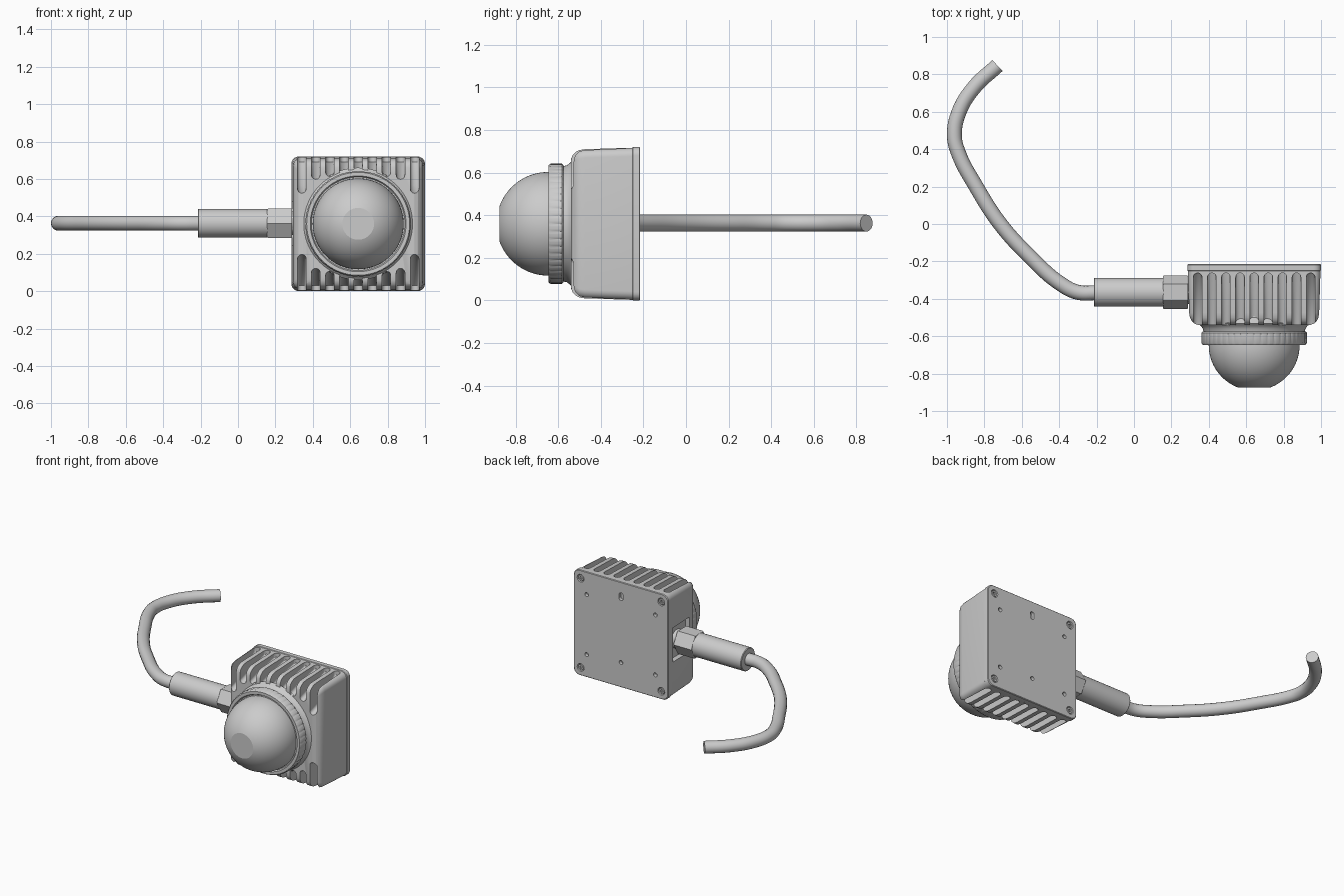
import bpy, bmesh, math
from mathutils import Matrix, Vector

if "Cube" in bpy.data.objects:
    bpy.data.objects.remove(bpy.data.objects["Cube"], do_unlink=True)

CX, CZ = 0.6425, 0.36          # housing centre
HX, HZ = 0.3575, 0.36          # housing half sizes
CABLE_Y, CABLE_Z = -0.365, 0.363

grey = bpy.data.materials.new("grey metal")
grey.use_nodes = True
grey.diffuse_color = (0.6, 0.6, 0.6, 1)
grey.node_tree.nodes["Principled BSDF"].inputs["Base Color"].default_value = (0.6, 0.6, 0.6, 1)


def smooth(ob, angle=35):
    bpy.ops.object.select_all(action='DESELECT')
    ob.select_set(True)
    bpy.context.view_layer.objects.active = ob
    bpy.ops.object.shade_smooth_by_angle(angle=math.radians(angle))


def finish(name, bm):
    bmesh.ops.recalc_face_normals(bm, faces=bm.faces)
    me = bpy.data.meshes.new(name)
    bm.to_mesh(me)
    bm.free()
    me.materials.append(grey)
    ob = bpy.data.objects.new(name, me)
    bpy.context.collection.objects.link(ob)
    return ob


def skin(bm, rings):
    """Join closed rings of coordinates into a capped solid."""
    rings = [[bm.verts.new(co) for co in ring] for ring in rings]
    n = len(rings[0])
    for a, b in zip(rings, rings[1:]):
        for k in range(n):
            bm.faces.new((a[k], a[(k + 1) % n], b[(k + 1) % n], b[k]))
    bm.faces.new(rings[0])
    bm.faces.new(rings[-1])


def lathe(bm, profile, centre, axis='Y', seg=64, notch=None):
    """Revolve (radius, position) points about an axis."""
    rings = []
    for i, (r, h) in enumerate(profile):
        ring = []
        for k in range(seg):
            a = 2 * math.pi * k / seg
            rr = r - (notch(i, k) if notch else 0)
            u, v = centre[0] + rr * math.cos(a), centre[1] + rr * math.sin(a)
            ring.append((u, h, v) if axis == 'Y' else (h, u, v))
        rings.append(ring)
    skin(bm, rings)


def turned(name, profile, centre, angle=35, **kw):
    bm = bmesh.new()
    lathe(bm, profile, centre, **kw)
    ob = finish(name, bm)
    smooth(ob, angle)
    return ob


def rounded_block(bm, centre, half, r, sections):
    """Loft rounded rectangles through (y, inset) sections."""
    rings = []
    for y, inset in sections:
        ring = []
        for q, (sx, sz) in enumerate([(1, 1), (-1, 1), (-1, -1), (1, -1)]):
            for k in range(7):
                a = math.pi / 2 * (q + k / 6)
                ring.append((centre[0] + sx * (half[0] - inset - r) + r * math.cos(a), y,
                             centre[1] + sz * (half[1] - inset - r) + r * math.sin(a)))
        rings.append(ring)
    skin(bm, rings)


def cut(ob, bm):
    """Subtract the cutter mesh from an object, then discard the cutter."""
    tool = finish("cutter", bm)
    tool.hide_render = True
    mod = ob.modifiers.new("cut", 'BOOLEAN')
    mod.operation, mod.solver, mod.object = 'DIFFERENCE', 'EXACT', tool
    bpy.ops.object.select_all(action='DESELECT')
    bpy.context.view_layer.objects.active = ob
    ob.select_set(True)
    bpy.ops.object.modifier_apply(modifier=mod.name)
    bpy.data.objects.remove(tool, do_unlink=True)


def slot(bm, x, lift, flip):
    """Round-bottomed cooling slot running over the front edge."""
    r, rows, n = 0.023, [], 10
    for k in range(n + 1):
        t = -math.cos(math.pi * k / n)
        d = r * (1 - math.sqrt(max(0, 1 - t * t)))
        pts = [(-0.262 - d, 0.80), (-0.262 - d, 0.69), (-0.40 - d * 0.7, 0.565 + lift + d * 0.7),
               (-0.60, 0.505 + lift + d), (-0.60, 0.80)]
        rows.append([(x + r * t, y, 2 * CZ - z if flip else z) for y, z in pts])
    skin(bm, rows)


# Finned housing with a side pocket for the cable entry
bm = bmesh.new()
rounded_block(bm, (CX, CZ), (HX, HZ), 0.04,
              [(-0.252, 0.003), (-0.475, 0.010), (-0.500, 0.014), (-0.518, 0.023),
               (-0.532, 0.037), (-0.540, 0.058)])
housing = finish("housing", bm)
bm = bmesh.new()
for i in range(9):
    for flip in (False, True):
        slot(bm, CX + (i - 4) * 0.0755, (0.0, 0.075, 0.09, 0.09, 0.09)[min(i, 8 - i)], flip)
cut(housing, bm)
bm = bmesh.new()
pocket = Matrix.Translation((0.2625, CABLE_Y, CABLE_Z)) @ Matrix.Diagonal((0.125, 0.19, 0.235, 1))
bmesh.ops.create_cube(bm, size=1, matrix=pocket)
cut(housing, bm)
smooth(housing)

# Back plate with screw recesses, mounting holes and an oblong hole
bm = bmesh.new()
rounded_block(bm, (CX, CZ), (HX, HZ), 0.04,
              [(-0.252, 0.004), (-0.248, 0.0), (-0.219, 0.0), (-0.215, 0.004)])
plate = finish("back_plate", bm)
corners = [(CX + sx * 0.305, CZ + sz * 0.305) for sx in (-1, 1) for sz in (-1, 1)]
holes = [(CX + sx * 0.26, CZ + sz * 0.205) for sx in (-1, 1) for sz in (-1, 1)] + [(CX, 0.17)]
bm = bmesh.new()
for c in corners:
    lathe(bm, [(0.022, -0.232), (0.030, -0.20)], c, seg=24)
for c in holes:
    lathe(bm, [(0.014, -0.238), (0.014, -0.20)], c, seg=20)
rounded_block(bm, (CX, 0.62), (0.016, 0.026), 0.015, [(-0.238, 0), (-0.20, 0)])
cut(plate, bm)
smooth(plate)

# Corner screws with hexagonal sockets
for i, c in enumerate(corners):
    screw = turned(f"screw_{i + 1}", [(0.018, -0.235), (0.021, -0.220), (0.019, -0.218)], c, seg=24)
    bm = bmesh.new()
    lathe(bm, [(0.010, -0.228), (0.010, -0.20)], c, seg=6)
    cut(screw, bm)

# Round neck, notched retaining ring and clear dome
turned("neck", [(0.262, -0.42), (0.268, -0.50), (0.300, -0.532), (0.285, -0.545), (0.274, -0.56), (0.270, -0.58)],
       (CX, CZ), seg=96)
turned("retaining_ring",
       [(0.20, -0.575), (0.275, -0.575), (0.282, -0.582), (0.282, -0.636), (0.275, -0.646),
        (0.256, -0.646), (0.250, -0.636), (0.20, -0.636)],
       (CX, CZ), seg=240, notch=lambda i, k: 0.003 if i in (2, 3) and k % 5 == 0 else 0)
R, n = 0.243, 24
stop = math.acos(0.085 / R)
dome = [(R, -0.62)] + [(R * math.cos(stop * k / n), -0.647 - R * math.sin(stop * k / n)) for k in range(n + 1)]
turned("dome", dome, (CX, CZ), seg=96, angle=12)

# Cable entry: threaded stub, hex nut and sleeve
side = (CABLE_Y, CABLE_Z)
turned("entry_stub", [(0.062, 0.27), (0.062, 0.35)], side, axis='X', seg=40)
turned("hex_nut", [(0.086, 0.155), (0.090, 0.160), (0.090, 0.285), (0.086, 0.290)], side,
       axis='X', seg=6, angle=20)
turned("cable_sleeve", [(0.073, -0.215), (0.077, -0.211), (0.077, 0.157)], side, axis='X', seg=48)

# Bent cable
path = [(-0.19, -0.367), (-0.30, -0.365), (-0.395, -0.318), (-0.556, -0.175), (-0.715, 0.0),
        (-0.85, 0.21), (-0.935, 0.37), (-0.96, 0.47), (-0.935, 0.60), (-0.855, 0.73), (-0.73, 0.847)]
cu = bpy.data.curves.new("cable", 'CURVE')
cu.dimensions = '3D'
cu.bevel_depth, cu.bevel_resolution, cu.resolution_u = 0.04, 6, 8
cu.use_fill_caps = True
sp = cu.splines.new('BEZIER')
sp.bezier_points.add(len(path) - 1)
for p, (x, y) in zip(sp.bezier_points, path):
    p.co = (x, y, CABLE_Z)
    p.handle_left_type = p.handle_right_type = 'AUTO'
cu.materials.append(grey)
cable = bpy.data.objects.new("cable", cu)
bpy.context.collection.objects.link(cable)
bpy.ops.object.select_all(action='DESELECT')
cable.select_set(True)
bpy.context.view_layer.objects.active = cable
bpy.ops.object.convert(target='MESH')
smooth(bpy.context.view_layer.objects.active, 40)
